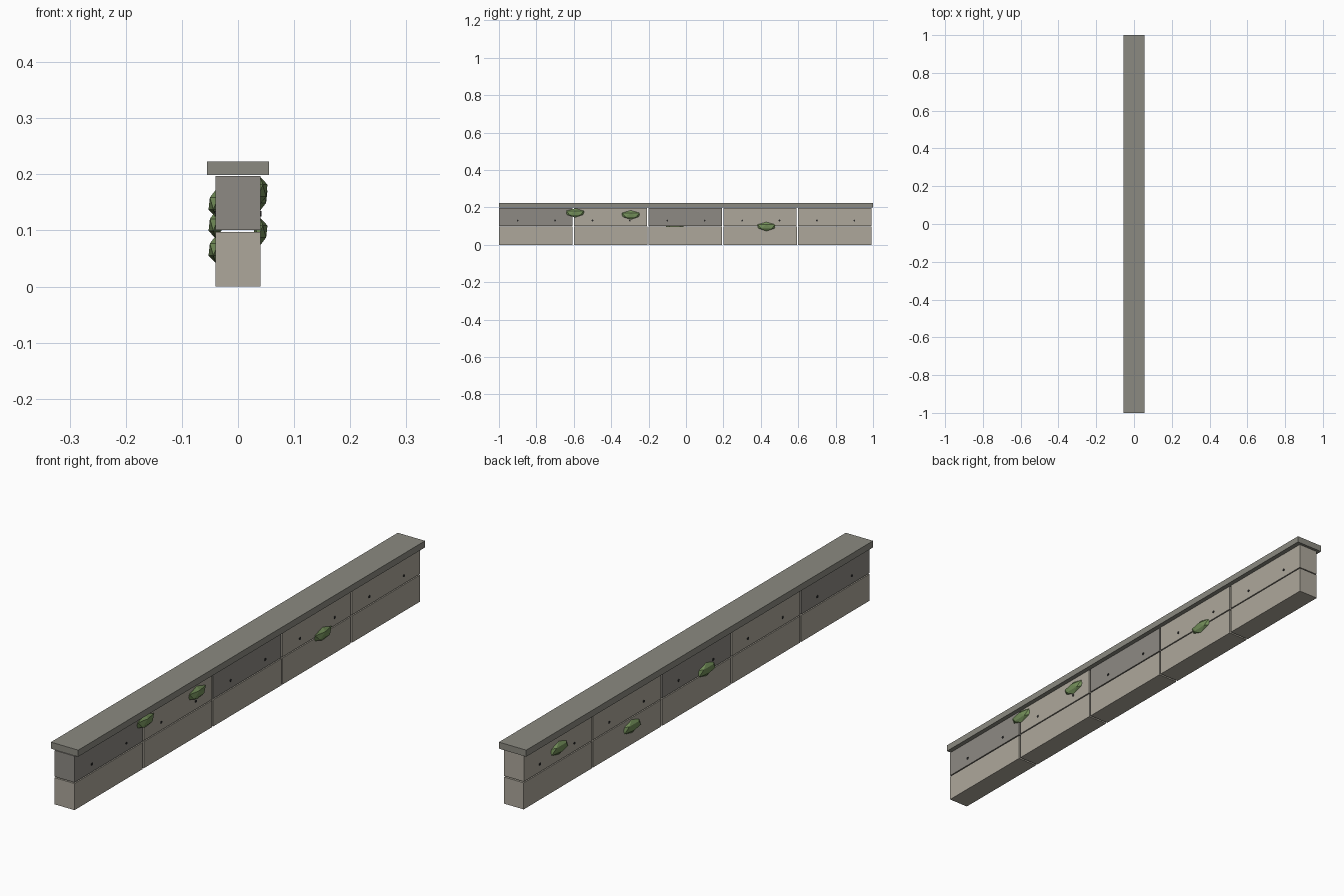
import bpy, math
from mathutils import Matrix

if "Cube" in bpy.data.objects:
    bpy.data.objects.remove(bpy.data.objects["Cube"])


def mat(name, r, g, b):
    m = bpy.data.materials.new(name)
    m.diffuse_color = (r, g, b, 1)
    m.use_nodes = True
    m.node_tree.nodes["Principled BSDF"].inputs["Base Color"].default_value = m.diffuse_color
    return m


LIGHT = mat("light_stone", 0.42, 0.39, 0.33)
DARK = mat("dark_stone", 0.27, 0.255, 0.23)
CAP = mat("coping_stone", 0.26, 0.255, 0.22)
MOSS = mat("moss_green", 0.17, 0.27, 0.10)
HOLE = mat("hole_dark", 0.02, 0.02, 0.02)


def finish(name, m):
    o = bpy.context.object
    o.name = name
    o.data.materials.append(m)
    return o


def block(name, x, y0, y1, z0, z1, m):
    bpy.ops.mesh.primitive_cube_add(size=1, location=(0, (y0 + y1) / 2, (z0 + z1) / 2))
    o = finish(name, m)
    o.data.transform(Matrix.Diagonal((2 * x, y1 - y0, z1 - z0, 1)))
    return o


# Two courses of five stone blocks with open joints
upper = [DARK, LIGHT, DARK, LIGHT, LIGHT]
for i in range(5):
    y = -1 + 0.4 * i
    block(f"lower_block_{i}", 0.04, y, y + 0.393, 0.0, 0.097, LIGHT)
    block(f"upper_block_{i}", 0.04, y, y + 0.392, 0.101, 0.197, upper[i])

# Coping slab
block("coping", 0.055, -1, 1, 0.199, 0.223, CAP)

# Small weep holes, two per upper block on each side
for side in (-1, 1):
    for i in range(10):
        bpy.ops.mesh.primitive_cylinder_add(
            vertices=8, radius=0.005, depth=0.004,
            location=(side * 0.0395, -0.9 + 0.2 * i, 0.13),
            rotation=(0, math.pi / 2, 0))
        finish("weep_hole", HOLE)

# Faceted moss clumps: side, y, z
for side, y, z in [(1, -0.593, 0.171), (1, -0.295, 0.16), (1, 0.43, 0.098),
                   (-1, 0.79, 0.148), (-1, 0.37, 0.066), (-1, -0.06, 0.11)]:
    bpy.ops.mesh.primitive_ico_sphere_add(subdivisions=1, radius=1, location=(side * 0.04, y, z))
    o = finish("moss_clump", MOSS)
    o.data.transform(Matrix.Diagonal((0.014, 0.055, 0.024, 1)))
